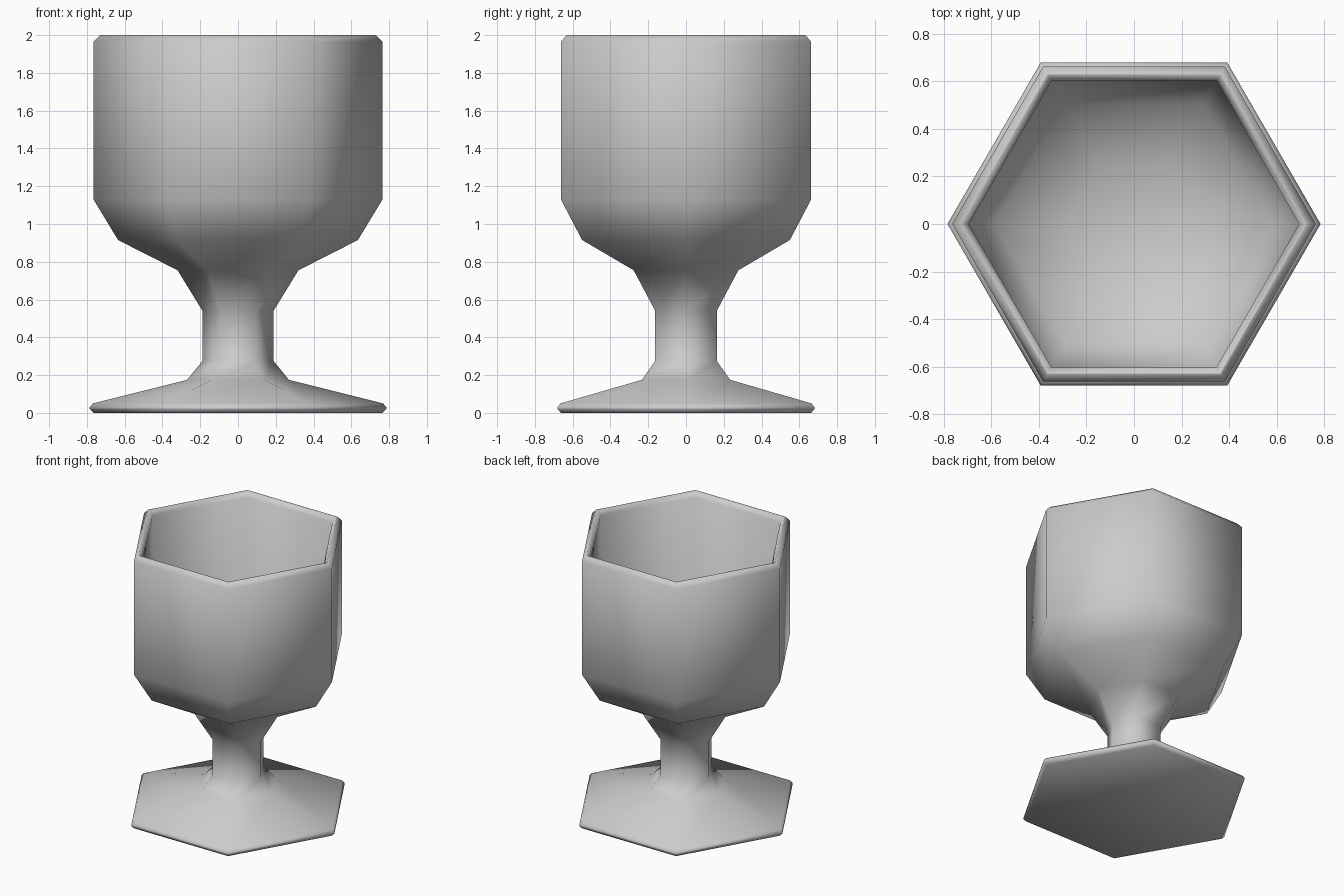
import bpy, bmesh
from math import cos, sin, tau

if "Cube" in bpy.data.objects:
    bpy.data.objects.remove(bpy.data.objects["Cube"])

SIDES = 6

# goblet profile (corner radius, height): foot, stem, bowl, rim, then inside
profile = [
    (0.765, 0.0), (0.785, 0.02), (0.785, 0.03), (0.768, 0.05),
    (0.27, 0.175), (0.188, 0.275), (0.188, 0.54),
    (0.32, 0.755), (0.635, 0.915), (0.765, 1.13),
    (0.765, 1.965), (0.73, 2.0),
    (0.725, 2.0), (0.695, 1.965),
    (0.695, 1.15), (0.585, 0.97), (0.28, 0.82),
]

bm = bmesh.new()
rings = [[bm.verts.new((r * cos(tau * i / SIDES), r * sin(tau * i / SIDES), z))
          for i in range(SIDES)] for r, z in profile]

# walls between consecutive rings
for a, b in zip(rings, rings[1:]):
    for i in range(SIDES):
        j = (i + 1) % SIDES
        bm.faces.new((a[i], a[j], b[j], b[i]))

# underside of foot and floor of bowl
bm.faces.new(rings[0][::-1])
bm.faces.new(rings[-1])
bmesh.ops.recalc_face_normals(bm, faces=bm.faces)

# soft shading over the six-sided form
for f in bm.faces:
    f.smooth = True

mesh = bpy.data.meshes.new("goblet")
bm.to_mesh(mesh)
bm.free()
goblet = bpy.data.objects.new("goblet", mesh)
bpy.context.collection.objects.link(goblet)
